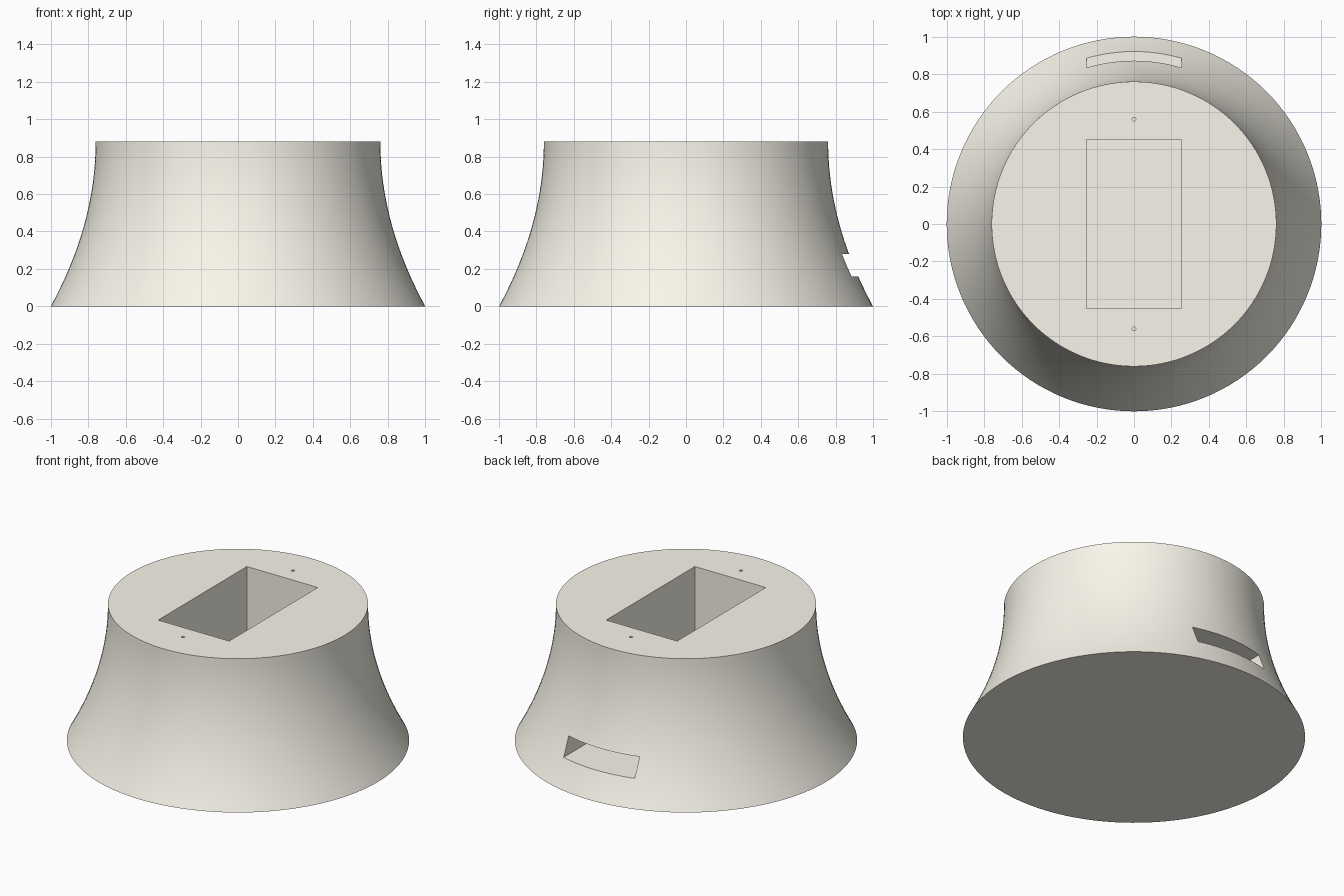
import bpy, bmesh, math

if "Cube" in bpy.data.objects:
    bpy.data.objects.remove(bpy.data.objects["Cube"])

R_BASE, R_TOP, HEIGHT = 1.0, 0.76, 0.88
SEGMENTS, RINGS = 128, 20


def make_object(name, bm):
    bmesh.ops.recalc_face_normals(bm, faces=bm.faces[:])
    mesh = bpy.data.meshes.new(name)
    bm.to_mesh(mesh)
    bm.free()
    obj = bpy.data.objects.new(name, mesh)
    bpy.context.collection.objects.link(obj)
    return obj


def cut(target, cutter):
    cutter.hide_render = True
    mod = target.modifiers.new("cut", 'BOOLEAN')
    mod.operation = 'DIFFERENCE'
    mod.solver = 'EXACT'
    mod.object = cutter
    bpy.context.view_layer.objects.active = target
    bpy.ops.object.modifier_apply(modifier=mod.name)
    bpy.data.objects.remove(cutter)


# Flared round body: rings following a concave curve, capped at both ends
bm = bmesh.new()
rings = []
for i in range(RINGS + 1):
    t = i / RINGS
    r = R_TOP + (R_BASE - R_TOP) * (1 - t) ** 2
    rings.append([bm.verts.new((r * math.cos(a), r * math.sin(a), HEIGHT * t))
                  for a in (2 * math.pi * k / SEGMENTS for k in range(SEGMENTS))])
for low, high in zip(rings, rings[1:]):
    for k in range(SEGMENTS):
        n = (k + 1) % SEGMENTS
        bm.faces.new((low[k], low[n], high[n], high[k]))
bm.faces.new(rings[0])
bm.faces.new(rings[-1])
body = make_object("flared_base", bm)

# Warm off-white
cream = bpy.data.materials.new("cream")
cream.diffuse_color = (0.95, 0.92, 0.83, 1)
cream.use_nodes = True
cream.node_tree.nodes["Principled BSDF"].inputs["Base Color"].default_value = cream.diffuse_color
body.data.materials.append(cream)

# Rectangular pocket with a slot leading out of the back, as one L-shaped side profile
profile = [(-0.452, 0.16), (1.2, 0.16), (1.2, 0.28), (0.452, 0.28), (0.452, 1.1), (-0.452, 1.1)]
bm = bmesh.new()
face = bm.faces.new([bm.verts.new((-0.253, y, z)) for y, z in profile])
ext = bmesh.ops.extrude_face_region(bm, geom=[face])
bmesh.ops.translate(bm, vec=(0.506, 0, 0),
                    verts=[v for v in ext["geom"] if isinstance(v, bmesh.types.BMVert)])
pocket = make_object("pocket_cutter", bm)
pocket.data.materials.append(cream)
cut(body, pocket)

# Small screw holes in the top, in front of and behind the pocket
for y in (-0.56, 0.56):
    bpy.ops.mesh.primitive_cylinder_add(vertices=24, radius=0.01, depth=0.3,
                                        location=(0, y, HEIGHT))
    hole = bpy.context.object
    hole.data.materials.append(cream)
    cut(body, hole)

# Smooth flank, crisp rims
bpy.ops.object.select_all(action='DESELECT')
body.select_set(True)
bpy.context.view_layer.objects.active = body
bpy.ops.object.shade_smooth_by_angle(angle=math.radians(30))
